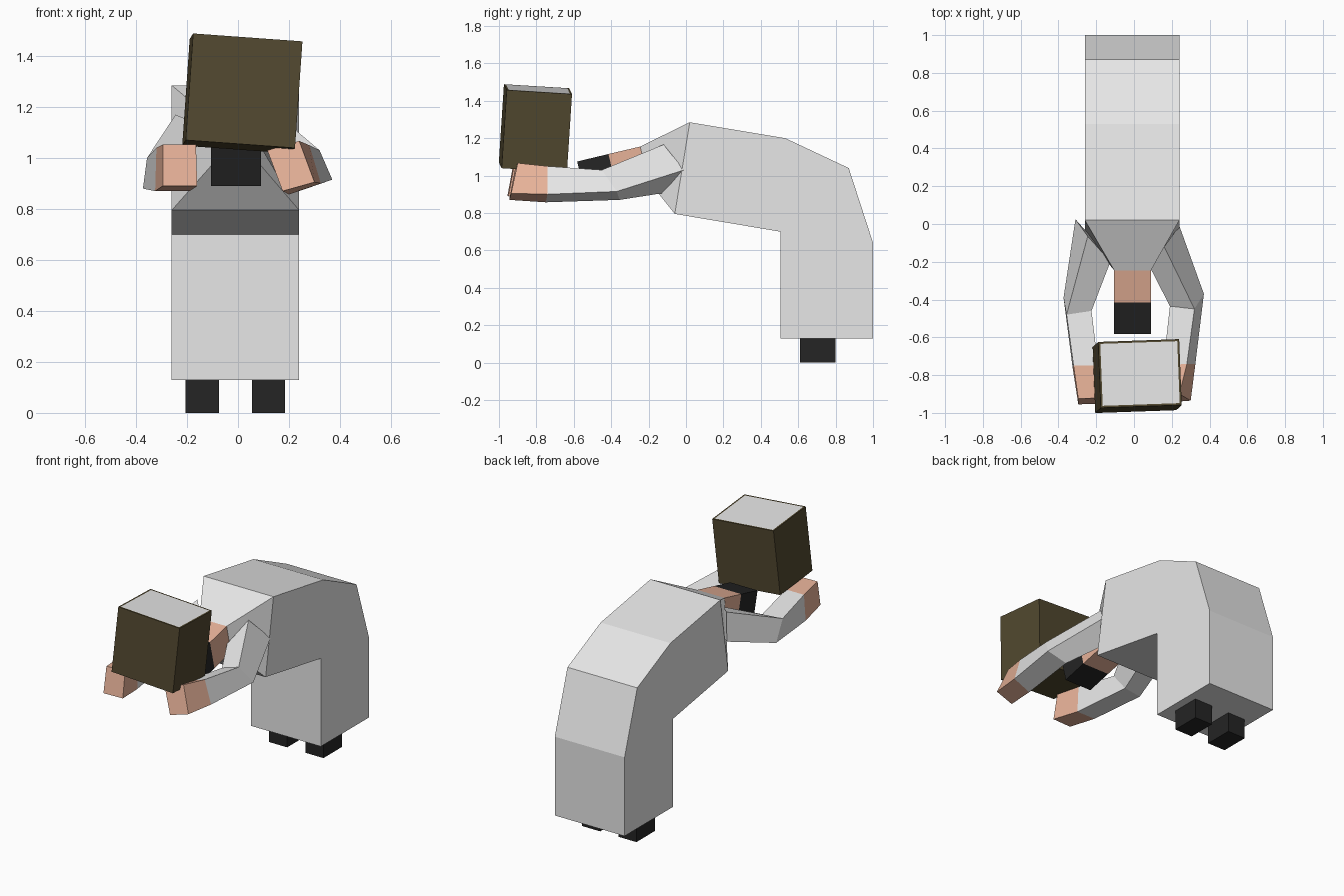
import bpy, bmesh
from mathutils import Matrix, Vector

if "Cube" in bpy.data.objects:
    bpy.data.objects.remove(bpy.data.objects["Cube"])


def material(name, rgb):
    m = bpy.data.materials.new(name)
    m.diffuse_color = (*rgb, 1)
    m.use_nodes = True
    m.node_tree.nodes["Principled BSDF"].inputs["Base Color"].default_value = m.diffuse_color
    return m


WHITE = material("white_cloth", (0.8, 0.8, 0.8))
SKIN = material("skin", (0.81, 0.45, 0.32))
BLACK = material("black", (0.018, 0.018, 0.018))
BROWN = material("dark_brown", (0.085, 0.066, 0.029))


def finish(name, bm, *mats):
    bmesh.ops.recalc_face_normals(bm, faces=bm.faces)
    me = bpy.data.meshes.new(name)
    bm.to_mesh(me)
    bm.free()
    for m in mats:
        me.materials.append(m)
    ob = bpy.data.objects.new(name, me)
    bpy.context.collection.objects.link(ob)
    return ob


def loft(name, sections, mat):
    """Skin a closed, flat-faced solid over matching rings of points."""
    bm = bmesh.new()
    rings = [[bm.verts.new(p) for p in s] for s in sections]
    n = len(rings[0])
    for a, b in zip(rings, rings[1:]):
        for i in range(n):
            j = (i + 1) % n
            bm.faces.new((a[i], a[j], b[j], b[i]))
    bm.faces.new(rings[0])
    bm.faces.new(rings[-1])
    return finish(name, bm, mat)


def cross(x0, x1, top, bottom):
    """Four-cornered section between a top and a bottom (y, z) point."""
    return [(x0, *top), (x1, *top), (x1, *bottom), (x0, *bottom)]


# Bent robe: side profile extruded across x
profile = [(0.505, 0.13), (1.0, 0.13), (1.0, 0.64), (0.87, 1.04),
           (0.53, 1.20), (0.02, 1.285), (-0.06, 0.795), (0.505, 0.70)]
loft("robe_body", [[(x, y, z) for y, z in profile] for x in (-0.26, 0.24)], WHITE)

# Collar tapering to the neck, then the head and its dark front
collar = cross(-0.26, 0.24, (0.02, 1.285), (-0.06, 0.795))
neck = cross(-0.105, 0.09, (-0.245, 1.155), (-0.20, 0.97))
brow = cross(-0.105, 0.09, (-0.415, 1.115), (-0.37, 0.93))
front = cross(-0.105, 0.09, (-0.582, 1.075), (-0.537, 0.89))
loft("collar", [collar, neck], WHITE)
loft("head", [neck, brow], SKIN)
loft("head_front", [brow, front], BLACK)

# Feet
for side, x in (("left", -0.205), ("right", 0.055)):
    loft(side + "_foot", [cross(x, x + 0.13, (y, 0.135), (y, 0)) for y in (0.61, 0.80)], BLACK)

# Arms: shoulder, elbow, wrist, fingertip sections
# (corner order: top outer, bottom outer, bottom inner, top inner)
arms = {
    "right": [
        [(0.16, -0.12, 1.166), (0.24, -0.01, 1.03), (0.17, -0.13, 0.905), (0.09, -0.24, 1.04)],
        [(0.32, -0.45, 1.03), (0.37, -0.37, 0.915), (0.24, -0.355, 0.87), (0.19, -0.435, 0.985)],
        [(0.28, -0.74, 1.05), (0.325, -0.74, 0.90), (0.20, -0.75, 0.857), (0.155, -0.75, 1.01)],
        [(0.24, -0.90, 1.067), (0.30, -0.935, 0.905), (0.175, -0.945, 0.87), (0.115, -0.915, 1.03)],
    ],
    "left": [
        [(-0.245, -0.065, 1.17), (-0.31, 0.025, 1.03), (-0.19, -0.11, 0.98), (-0.125, -0.20, 1.12)],
        [(-0.357, -0.48, 1.0), (-0.373, -0.39, 0.88), (-0.24, -0.37, 0.88), (-0.225, -0.46, 1.0)],
        [(-0.32, -0.75, 1.04), (-0.325, -0.76, 0.87), (-0.19, -0.76, 0.87), (-0.19, -0.75, 1.04)],
        [(-0.295, -0.925, 1.053), (-0.295, -0.955, 0.89), (-0.16, -0.95, 0.89), (-0.165, -0.92, 1.053)],
    ],
}
for side, s in arms.items():
    loft(side + "_sleeve", s[:3], WHITE)
    loft(side + "_hand", s[2:], SKIN)

# Tilted box with a white inset top
up = Vector((0.07, 0.065, 1)).normalized()
ax = Vector((1, 0.035, -0.07))
ax = (ax - up * ax.dot(up)).normalized()
ay = up.cross(ax)
turn = Matrix((ax, ay, up)).transposed().to_4x4()
bm = bmesh.new()
bmesh.ops.create_cube(bm, size=1, matrix=Matrix.Diagonal((0.43, 0.35, 0.42, 1)))
bm.normal_update()
top = max(bm.faces, key=lambda f: f.calc_center_median().z)
bmesh.ops.inset_region(bm, faces=[top], thickness=0.015)
top.material_index = 1
bmesh.ops.transform(bm, verts=bm.verts, matrix=Matrix.Translation((0.017, -0.805, 1.253)) @ turn)
finish("held_box", bm, BROWN, WHITE)
